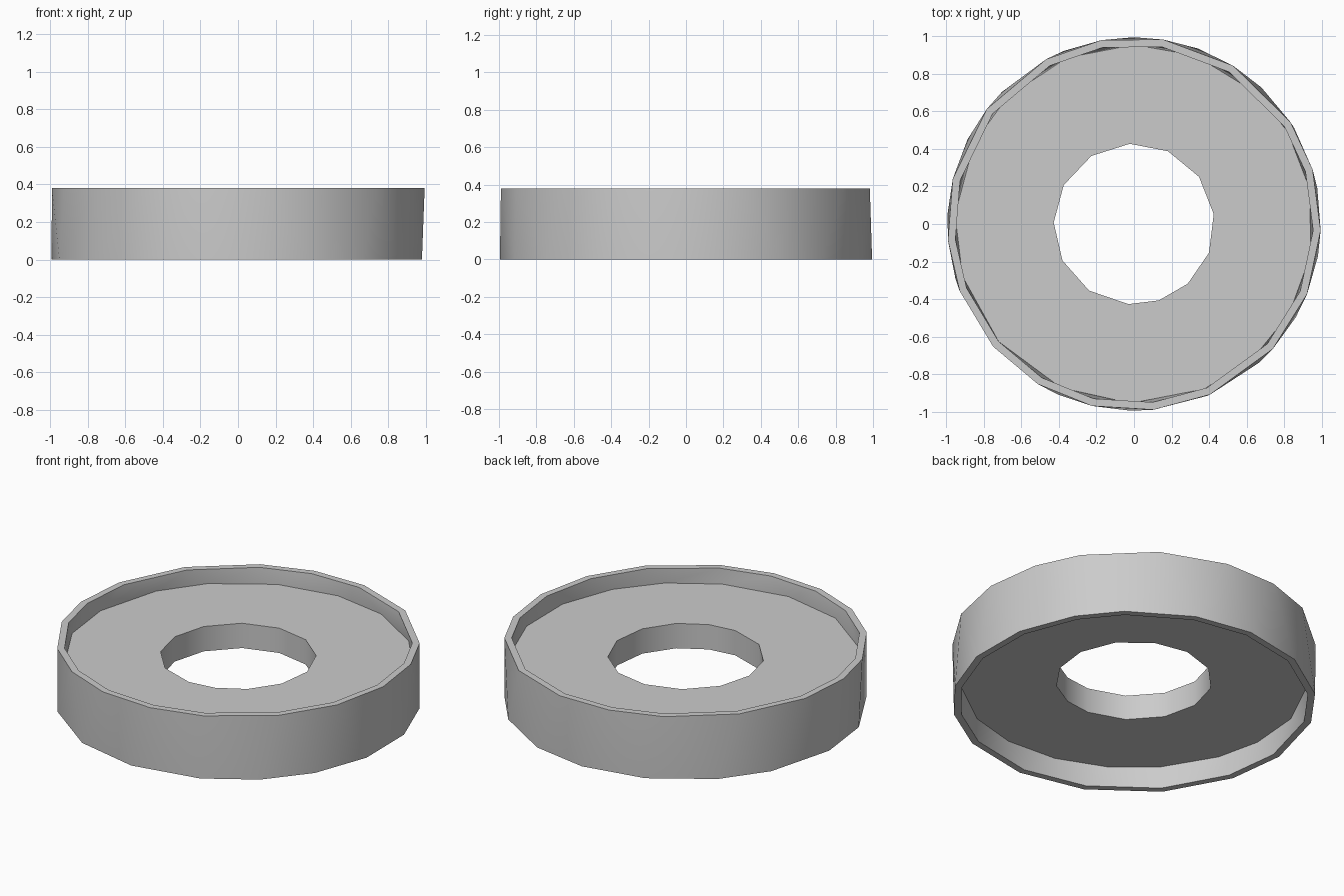
import bpy
import bmesh
from math import cos, sin, radians

cube = bpy.data.objects.get("Cube")
if cube:
    bpy.data.objects.remove(cube, do_unlink=True)

grey = bpy.data.materials.new("plain_grey")
grey.use_nodes = True
colour = (0.6, 0.6, 0.6, 1)
grey.diffuse_color = colour
grey.node_tree.nodes["Principled BSDF"].inputs["Base Color"].default_value = colour

# Slightly uneven corner directions, in degrees
UPPER = [17, 33, 58, 81, 100, 118, 142, 166, 185, 201, 221, 239, 257, 276, 294, 318, 338, 358]
LOWER = [11, 31, 47, 70, 90, 112, 135, 153, 177, 197, 221, 246, 269, 293, 312, 330, 350]
HOLE = [7, 36, 65, 93, 122, 151, 179, 207, 236, 266, 288, 312, 339]

# Cross-section loops: corner directions, radius, height
LOOPS = [
    (UPPER, 0.995, 0.38),    # outer rim, top
    (UPPER, 0.955, 0.38),    # inner rim, top
    (LOWER, 0.955, 0.285),   # upper recess floor
    (HOLE, 0.428, 0.285),    # hole, top
    (HOLE, 0.428, 0.135),    # hole, bottom
    (UPPER, 0.955, 0.135),   # lower recess floor
    (LOWER, 0.955, 0),       # inner rim, bottom
    (LOWER, 0.995, 0),       # outer rim, bottom
]


def add_loop(bm, angles, radius, z):
    return [(a, bm.verts.new((radius * cos(radians(a)), radius * sin(radians(a)), z)))
            for a in angles]


def zip_loops(bm, first, second):
    """Join two closed loops by advancing around both in angle order."""
    a = first + [(first[0][0] + 360, first[0][1])]
    b = second + [(second[0][0] + 360, second[0][1])]
    i = j = 0
    while i < len(first) or j < len(second):
        more_a, more_b = i < len(first), j < len(second)
        if more_a and more_b and a[i + 1][0] == b[j + 1][0]:
            bm.faces.new((a[i][1], a[i + 1][1], b[j + 1][1], b[j][1]))
            i, j = i + 1, j + 1
        elif more_a and (not more_b or a[i + 1][0] < b[j + 1][0]):
            bm.faces.new((a[i][1], a[i + 1][1], b[j][1]))
            i += 1
        else:
            bm.faces.new((a[i][1], b[j + 1][1], b[j][1]))
            j += 1


# Rimmed disc with a central hole
bm = bmesh.new()
rings = [add_loop(bm, *spec) for spec in LOOPS]
for k, ring in enumerate(rings):
    zip_loops(bm, ring, rings[(k + 1) % len(rings)])
bmesh.ops.recalc_face_normals(bm, faces=bm.faces)
mesh = bpy.data.meshes.new("rimmed_ring")
bm.to_mesh(mesh)
bm.free()
mesh.materials.append(grey)
ring_object = bpy.data.objects.new("rimmed_ring", mesh)
bpy.context.collection.objects.link(ring_object)

bpy.ops.object.select_all(action="DESELECT")
ring_object.select_set(True)
bpy.context.view_layer.objects.active = ring_object
bpy.ops.object.shade_smooth_by_angle(angle=radians(40))
